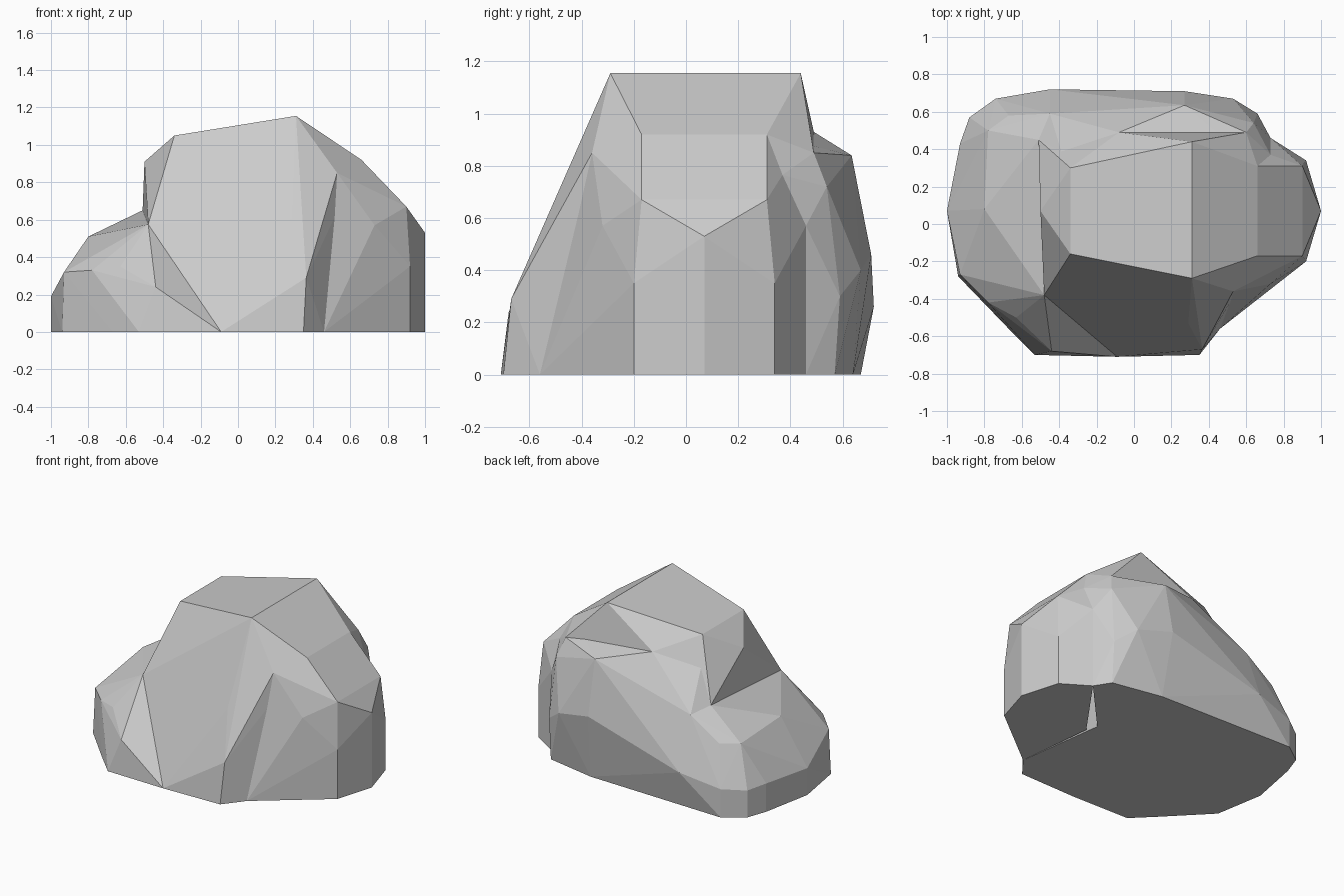
import bpy
import bmesh

stone = bpy.data.materials.new("stone_grey")
stone.diffuse_color = (0.6, 0.6, 0.6, 1)


def lobe(name, corners):
    """Closed faceted chunk of stone: convex hull around its corner points."""
    bm = bmesh.new()
    verts = [bm.verts.new(c) for c in corners]
    bmesh.ops.convex_hull(bm, input=verts)
    bmesh.ops.delete(bm, geom=[v for v in bm.verts if not v.link_faces], context='VERTS')
    bmesh.ops.recalc_face_normals(bm, faces=bm.faces)
    mesh = bpy.data.meshes.new(name)
    bm.to_mesh(mesh)
    bm.free()
    mesh.materials.append(stone)
    obj = bpy.data.objects.new(name, mesh)
    bpy.context.collection.objects.link(obj)
    return obj


# Tall central block with the slanted top
boulder = lobe("boulder", [
    # top plateau and shoulders
    (-.34, -.16, 1.05), (-.34, .30, 1.05), (.31, .44, 1.155), (.31, -.29, 1.155),
    (.66, -.17, .92), (.66, .31, .92), (-.50, .07, .91), (.53, -.36, .85),
    # front slope
    (-.48, -.38, .575), (-.09, -.71, 0), (.365, -.67, .29), (.35, -.70, 0),
    (.46, -.56, 0), (.29, -.53, .60),
    # back slope
    (-.08, .49, .93), (-.38, .36, .89), (.60, .49, .85), (-.51, .45, .65),
    (.30, .60, 0), (-.40, .60, 0),
])

# Bulge along the back, with a ledge below the top
back_lobe = lobe("back_lobe", [
    (-.08, .49, .93), (-.38, .36, .89), (.27, .635, .84), (.60, .49, .85), (.66, .31, .92),
    (.64, .54, .72), (.73, .37, .765), (.73, .46, .57), (.73, .46, 0),
    (.20, .66, .63), (.27, .71, .46), (.53, .67, .40), (.66, .59, .30), (.66, .57, 0),
    (.30, .64, 0), (-.45, .72, .26), (-.74, .67, 0), (-.45, .59, .62), (-.51, .45, .65),
    (.30, 0, .80), (.30, 0, 0), (-.30, 0, 0),
])

# Low lobe on the left
left_lobe = lobe("left_lobe", [
    (-1, .07, 0), (-1, .07, .19), (-.94, -.28, 0), (-.93, -.27, .32), (-.78, -.42, .33),
    (-.67, -.56, 0), (-.63, -.50, .35), (-.53, -.70, 0), (-.44, -.68, .24), (-.48, -.38, .575),
    (-.09, -.71, 0), (-.80, .08, .51), (-.51, .45, .65), (-.45, .59, .62), (-.67, .58, .47),
    (-.78, .50, .47), (-.93, .43, .20), (-.93, .43, 0), (-.88, .57, .19), (-.88, .57, 0),
    (-.74, .67, 0), (-.74, .67, .20), (-.45, .72, .26), (-.40, .65, 0), (-.30, .30, .50),
    (-.30, -.30, .30),
])

# Bulging lobe on the right
right_lobe = lobe("right_lobe", [
    (.66, -.17, .92), (.66, .31, .92), (.53, -.36, .85), (.57, -.41, .40), (.46, -.56, 0),
    (.73, -.31, 0), (.73, -.32, .57), (.73, -.23, .765), (.90, -.17, .67), (.77, .07, .80),
    (.90, .31, .67), (.73, .37, .765), (1, .07, .53), (1, .07, 0), (.92, -.20, .35),
    (.92, -.20, 0), (.92, .34, .35), (.92, .34, 0), (.73, .46, .57), (.73, .46, 0),
    (.40, 0, .80), (.40, 0, 0),
])

# Fuse the lobes into one solid boulder
bpy.context.view_layer.objects.active = boulder
for part in (back_lobe, left_lobe, right_lobe):
    mod = boulder.modifiers.new("fuse", 'BOOLEAN')
    mod.operation = 'UNION'
    mod.solver = 'EXACT'
    mod.object = part
    bpy.ops.object.modifier_apply(modifier=mod.name)
    bpy.data.objects.remove(part)
